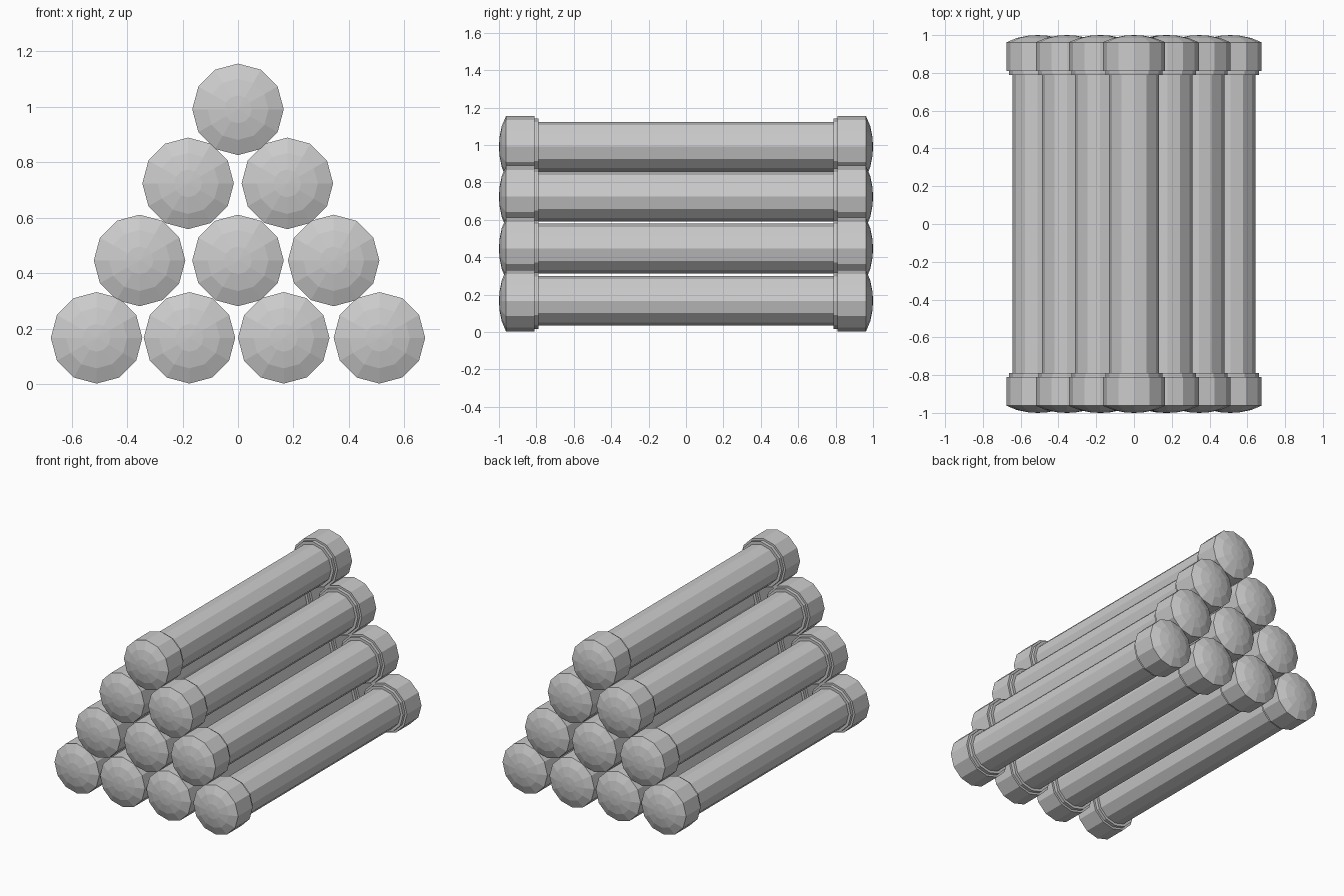
import bpy, bmesh, math

if "Cube" in bpy.data.objects:
    bpy.data.objects.remove(bpy.data.objects["Cube"])

SIDES = 12
# lathe profile of one half: (radius, distance along y from the middle)
HALF = [(0.133, 0.788), (0.151, 0.788), (0.151, 0.81), (0.165, 0.81),
        (0.165, 0.962), (0.11, 0.985), (0.05, 0.997)]
PROFILE = [(r, -y) for r, y in reversed(HALF)] + HALF


def make_rod(name, x, z, turn):
    """Capped rod lying along y: shaft, collars, end caps with domed tips."""
    bm = bmesh.new()
    rings = []
    for r, y in PROFILE:
        ring = []
        for i in range(SIDES):
            a = math.tau * i / SIDES + turn
            ring.append(bm.verts.new((r * math.cos(a), y, r * math.sin(a))))
        rings.append(ring)
    for a, b in zip(rings, rings[1:]):
        for i in range(SIDES):
            j = (i + 1) % SIDES
            bm.faces.new((a[i], a[j], b[j], b[i]))
    # flattened dome tips
    for ring, y in ((rings[0], -1.0), (rings[-1], 1.0)):
        tip = bm.verts.new((0, y, 0))
        for i in range(SIDES):
            bm.faces.new((ring[i], ring[(i + 1) % SIDES], tip))
    bmesh.ops.recalc_face_normals(bm, faces=bm.faces)
    mesh = bpy.data.meshes.new(name)
    bm.to_mesh(mesh)
    bm.free()
    obj = bpy.data.objects.new(name, mesh)
    obj.location = (x, 0, z)
    bpy.context.collection.objects.link(obj)


# pyramid stack: height and x positions of each row
ROWS = [(0.167, (-0.51, -0.175, 0.165, 0.51)),
        (0.446, (-0.355, 0.0, 0.345)),
        (0.724, (-0.18, 0.178)),
        (0.991, (0.0,))]
for row, (z, xs) in enumerate(ROWS):
    for col, x in enumerate(xs):
        make_rod(f"rod_row{row + 1}_{col + 1}", x, z, 0.0)
